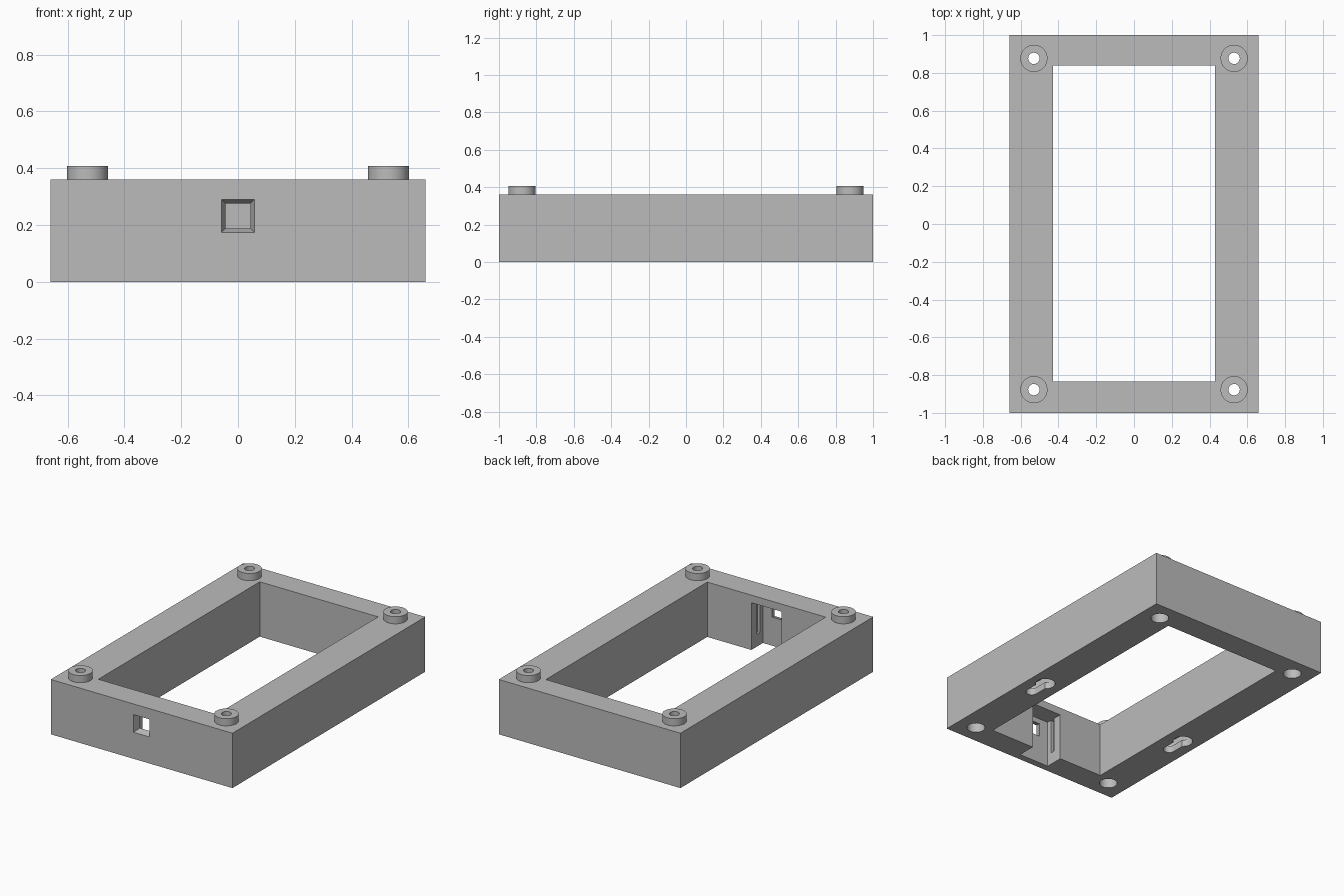
import bpy, bmesh, math

start_cube = bpy.data.objects.get("Cube")
if start_cube:
    bpy.data.objects.remove(start_cube, do_unlink=True)

grey = bpy.data.materials.new("plain grey")
grey.use_nodes = True
GREY = (0.5, 0.5, 0.5, 1)
grey.diffuse_color = GREY
grey.node_tree.nodes["Principled BSDF"].inputs["Base Color"].default_value = GREY


def finish(name, bm):
    bmesh.ops.recalc_face_normals(bm, faces=bm.faces)
    mesh = bpy.data.meshes.new(name)
    bm.to_mesh(mesh)
    bm.free()
    mesh.materials.append(grey)
    obj = bpy.data.objects.new(name, mesh)
    bpy.context.collection.objects.link(obj)
    return obj


def box(name, x, y, z):
    """Box from (min, max) ranges."""
    bm = bmesh.new()
    bmesh.ops.create_cube(bm, size=1)
    for v in bm.verts:
        v.co = [r[0] if c < 0 else r[1] for c, r in zip(v.co, (x, y, z))]
    return finish(name, bm)


def prism(name, outline, z0, z1):
    """Vertical extrusion of an outline."""
    bm = bmesh.new()
    face = bm.faces.new([bm.verts.new((x, y, z0)) for x, y in outline])
    ext = bmesh.ops.extrude_face_region(bm, geom=[face])
    for v in ext["geom"]:
        if isinstance(v, bmesh.types.BMVert):
            v.co.z = z1
    return finish(name, bm)


def arc(cx, cy, r, a0, a1, n):
    return [(cx + r * math.cos(a0 + (a1 - a0) * i / n),
             cy + r * math.sin(a0 + (a1 - a0) * i / n)) for i in range(n + 1)]


def cylinder(name, cx, cy, r, z0, z1):
    return prism(name, arc(cx, cy, r, 0, math.tau, 48)[:-1], z0, z1)


def keyhole(name, cx, y_big, r_big, y_small, r_small, z0, z1):
    """Round entry with a narrower rounded slot running toward -y."""
    a = math.asin(r_small / r_big)
    entry = arc(cx, y_big, r_big, -math.pi / 2 + a, 1.5 * math.pi - a, 32)
    slot = arc(cx, y_small, r_small, math.pi, math.tau, 16)
    return prism(name, entry + slot, z0, z1)


def cut(target, cutters):
    for c in cutters:
        c.hide_render = True
        mod = target.modifiers.new("cut", "BOOLEAN")
        mod.operation = "DIFFERENCE"
        mod.solver = "EXACT"
        mod.object = c
        bpy.context.view_layer.update()
        graph = bpy.context.evaluated_depsgraph_get()
        mesh = bpy.data.meshes.new_from_object(target.evaluated_get(graph))
        target.modifiers.clear()
        target.data = mesh
        bpy.data.objects.remove(c, do_unlink=True)


def smooth(obj):
    bpy.ops.object.select_all(action="DESELECT")
    obj.select_set(True)
    bpy.context.view_layer.objects.active = obj
    bpy.ops.object.shade_smooth_by_angle(angle=math.radians(30))


HEIGHT = 0.36
CORNERS = [(sx * 0.53, sy * 0.877) for sx in (-1, 1) for sy in (-1, 1)]

# Rectangular frame with its central opening
frame = box("frame", (-0.66, 0.66), (-1, 1), (0, HEIGHT))
cutters = [box("opening", (-0.43, 0.43), (-0.835, 0.84), (-0.1, 0.5))]

# Screw holes with counterbores from below
for x, y in CORNERS:
    cutters.append(cylinder("screw_hole", x, y, 0.03, -0.1, 0.5))
    cutters.append(cylinder("counterbore", x, y, 0.055, -0.1, 0.18))

# Keyhole hanging slots in the underside, with a wider pocket for the head
for x in (-0.55, 0.55):
    cutters.append(keyhole("keyhole", x, -0.19, 0.06, -0.32, 0.036, -0.1, 0.05))
    cutters.append(keyhole("keyhole_pocket", x, -0.19, 0.062, -0.32, 0.058, 0.045, 0.1))

# Socket recess inside the front wall, open below, with side grooves
cutters.append(box("socket_recess", (-0.11, 0.11), (-0.955, -0.8), (-0.1, 0.31)))
cutters.append(box("socket_groove", (-0.13, 0.13), (-0.925, -0.895), (0.08, 0.31)))

# Tapered window through the front wall
bm = bmesh.new()
bmesh.ops.create_cube(bm, size=2)
for v in bm.verts:
    front = v.co.y < 0
    half = 0.061 if front else 0.039
    v.co = (v.co.x * half, -1.01 if front else -0.94, 0.232 + v.co.z * half)
cutters.append(finish("window", bm))

cut(frame, cutters)
smooth(frame)

# Raised collars around the screw holes
for i, (x, y) in enumerate(CORNERS):
    collar = cylinder(f"collar_{i + 1}", x, y, 0.072, HEIGHT, 0.407)
    cut(collar, [cylinder("collar_hole", x, y, 0.03, 0.3, 0.5)])
    smooth(collar)
